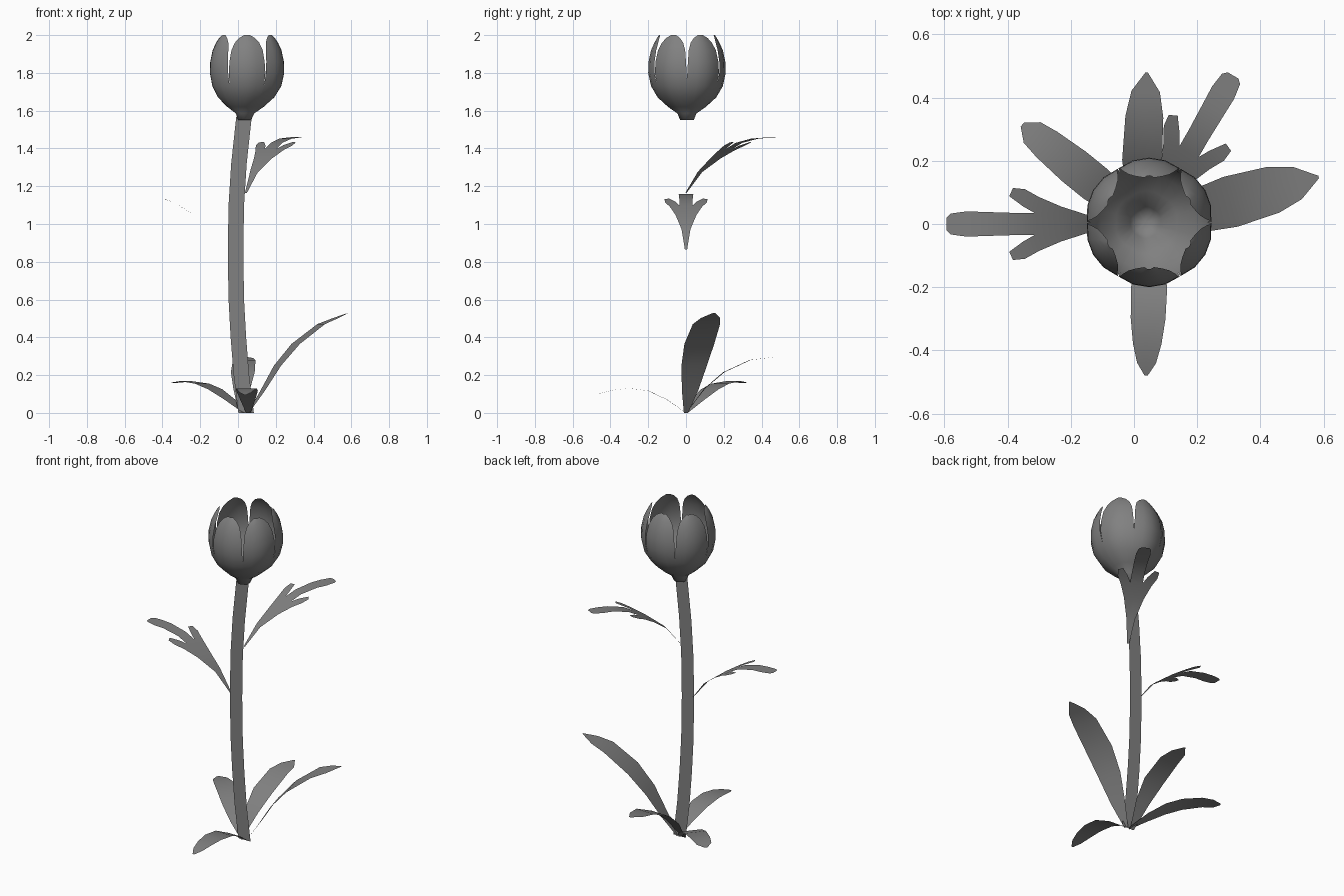
import bpy, bmesh, math
from mathutils import Matrix, Vector

old = bpy.data.objects.get("Cube")
if old:
    bpy.data.objects.remove(old, do_unlink=True)

grey = bpy.data.materials.new("plain_grey")
grey.use_nodes = True
colour = (0.22, 0.22, 0.22, 1)
grey.diffuse_color = colour
bsdf = next(n for n in grey.node_tree.nodes if n.type == "BSDF_PRINCIPLED")
bsdf.inputs["Base Color"].default_value = colour
bsdf.inputs["Roughness"].default_value = 0.8


def add_strip(bm, rows):
    """Bridge neighbouring rows of points with quads."""
    grid = [[bm.verts.new(p) for p in row] for row in rows]
    for a, b in zip(grid, grid[1:]):
        for i in range(len(a) - 1):
            bm.faces.new((a[i], a[i + 1], b[i + 1], b[i]))


def finish(name, bm, facing):
    """Weld, turn the sheet towards its facing direction and make the object."""
    bmesh.ops.remove_doubles(bm, verts=bm.verts, dist=0.0005)
    bm.normal_update()
    flip = [f for f in bm.faces if f.normal.dot(facing) < 0]
    bmesh.ops.reverse_faces(bm, faces=flip)
    mesh = bpy.data.meshes.new(name)
    bm.to_mesh(mesh)
    bm.free()
    mesh.materials.append(grey)
    mesh.shade_smooth()
    obj = bpy.data.objects.new(name, mesh)
    bpy.context.collection.objects.link(obj)
    return obj


def height_on(path, d):
    """Height of a leaf at distance d along its (distance, height) path."""
    for (d0, z0), (d1, z1) in zip(path, path[1:]):
        if d <= d1:
            return z0 + (z1 - z0) * (d - d0) / (d1 - d0)
    return path[-1][1]


def leaf(name, base, degrees, path, outline, lobe=()):
    """Bent flat leaf; outline is (distance, half width), lobe is mirrored."""
    bm = bmesh.new()
    place = Matrix.Translation(base) @ Matrix.Rotation(math.radians(degrees), 4, "Z")

    def point(d, w):
        return place @ Vector((d, w, height_on(path, d)))

    add_strip(bm, [[point(d, -w), point(d, 0), point(d, w)] for d, w in outline])
    if lobe:
        for side in (-1, 1):
            add_strip(bm, [[point(d, side * w) for d, w in pair] for pair in lobe])
    return finish(name, bm, Vector((0, 0, 1)))


# Stem: a flat, gently bowed ribbon
bm = bmesh.new()
centres = [(0.043, 0), (0.018, 0.2), (0.002, 0.4), (-0.009, 0.6), (-0.013, 0.85),
           (-0.009, 1.1), (0.005, 1.32), (0.032, 1.57)]
add_strip(bm, [[(x - 0.041, 0, z), (x + 0.041, 0, z)] for x, z in centres])
finish("stem", bm, Vector((0, -1, 0)))

# Ground leaves
root = (0.055, 0, 0)
leaf("right_ground_leaf", root, 15.7,
     [(0, 0), (0.08, 0.12), (0.16, 0.25), (0.26, 0.365), (0.4, 0.47), (0.55, 0.53)],
     [(0, 0.012), (0.08, 0.045), (0.16, 0.07), (0.26, 0.082), (0.4, 0.075),
      (0.48, 0.053), (0.55, 0.004)])
leaf("front_ground_leaf", root, -92,
     [(0, 0), (0.1, 0.07), (0.2, 0.117), (0.3, 0.13), (0.4, 0.12), (0.48, 0.095)],
     [(0, 0.012), (0.1, 0.04), (0.2, 0.057), (0.3, 0.055), (0.38, 0.045),
      (0.44, 0.03), (0.48, 0.005)])
leaf("back_ground_leaf", (0.015, 0, 0), 87,
     [(0, 0), (0.1, 0.13), (0.2, 0.215), (0.34, 0.28), (0.48, 0.297)],
     [(0, 0.012), (0.1, 0.045), (0.2, 0.063), (0.34, 0.06), (0.42, 0.045),
      (0.48, 0.004)])
leaf("left_ground_leaf", (0.035, 0, 0), 141,
     [(0, 0), (0.1, 0.07), (0.2, 0.125), (0.29, 0.155), (0.4, 0.168), (0.5, 0.157)],
     [(0, 0.012), (0.1, 0.045), (0.2, 0.06), (0.29, 0.06), (0.4, 0.052),
      (0.46, 0.042), (0.5, 0.008)])

# Lobed stem leaves
stem_path = [(0, 0), (0.085, 0.11), (0.21, 0.205), (0.325, 0.265), (0.42, 0.287),
             (0.54, 0.295)]
blade = [(0, 0.006), (0.085, 0.024), (0.18, 0.03), (0.265, 0.035), (0.325, 0.035),
         (0.42, 0.038), (0.48, 0.04), (0.53, 0.033), (0.543, 0.02)]
lobe = [((0.085, 0.024), (0.086, 0.025)), ((0.18, 0.03), (0.18, 0.055)),
        ((0.265, 0.035), (0.25, 0.085)), ((0.3, 0.055), (0.295, 0.11)),
        ((0.345, 0.088), (0.333, 0.114))]
leaf("left_stem_leaf", (-0.05, 0, 0.865), 180, stem_path, blade, lobe)
leaf("back_stem_leaf", (0.042, 0, 1.165), 60, stem_path, blade, lobe)

# Bloom: six cupped petals; profile rows are radius, height, half angle
profile = [(0.0, 1.552, 30), (0.036, 1.55, 30), (0.05, 1.585, 30), (0.1, 1.62, 30),
           (0.155, 1.67, 30), (0.19, 1.73, 30), (0.205, 1.8, 29.5),
           (0.203, 1.86, 28.5), (0.19, 1.92, 27), (0.172, 1.96, 23),
           (0.158, 1.985, 16), (0.148, 2.0, 6)]
for n in range(6):
    heading = math.radians(60 * n - 90)
    bm = bmesh.new()
    rows = []
    for r, z, half in profile:
        row = []
        for u in (-1, -0.5, 0, 0.5, 1):
            a = heading + math.radians(half * u)
            reach = r * (1 - 0.04 * u * u)
            lean = 0.035 + 0.013 * min(1, (z - 1.55) / 0.2)
            row.append((lean + reach * math.cos(a), 0.005 + reach * math.sin(a), z))
        rows.append(row)
    add_strip(bm, rows)
    finish(f"petal_{n + 1}", bm,
           Vector((math.cos(heading), math.sin(heading), -0.5)))
